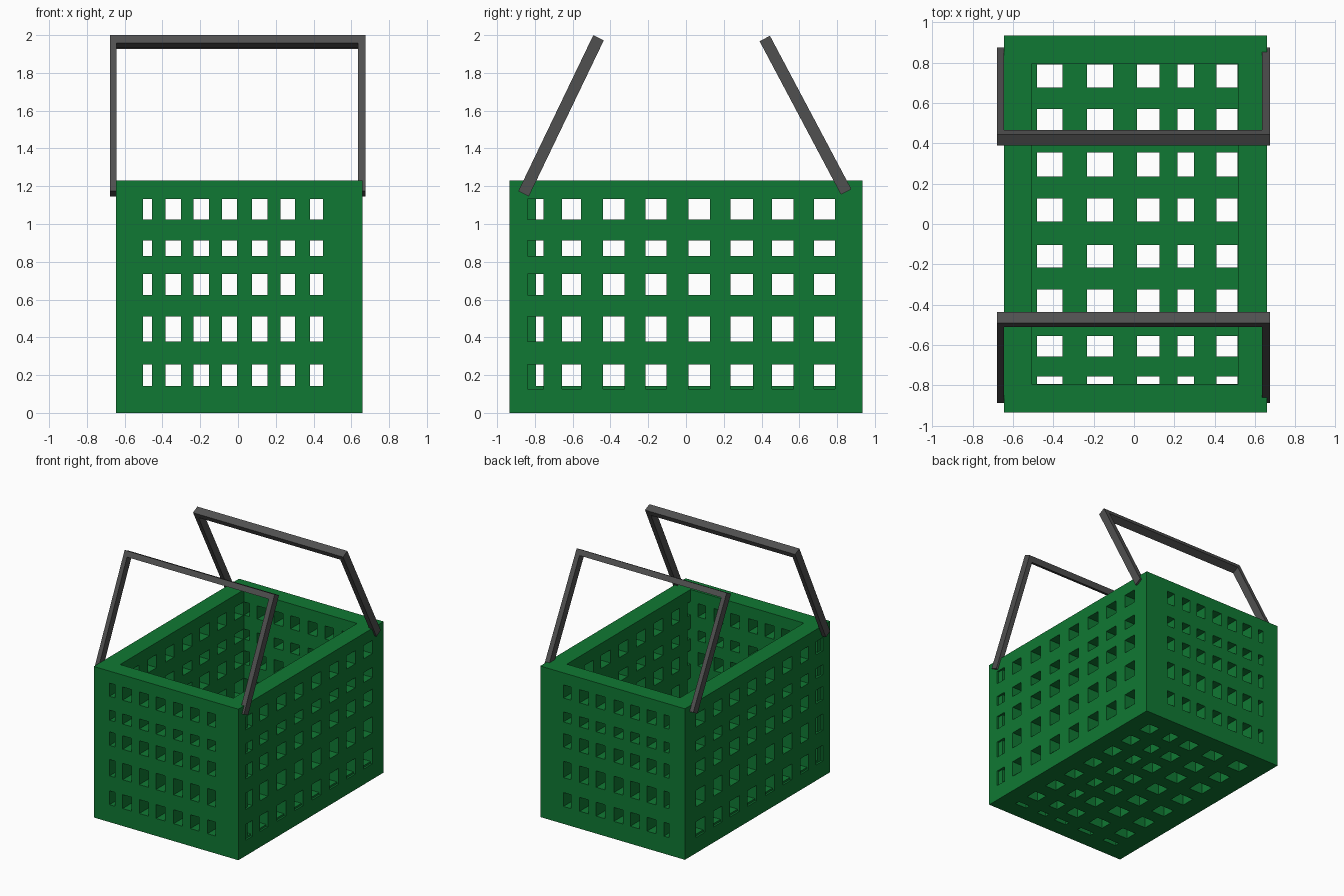
import bpy, bmesh
from mathutils import Matrix, Vector

if "Cube" in bpy.data.objects:
    bpy.data.objects.remove(bpy.data.objects["Cube"])


def material(name, rgb):
    m = bpy.data.materials.new(name)
    m.diffuse_color = (*rgb, 1)
    m.use_nodes = True
    m.node_tree.nodes["Principled BSDF"].inputs["Base Color"].default_value = m.diffuse_color
    return m


def boxes(name, bounds, mat=None):
    """One object made of axis-aligned boxes (x0, x1, y0, y1, z0, z1)."""
    bm = bmesh.new()
    for x0, x1, y0, y1, z0, z1 in bounds:
        mtx = (Matrix.Translation(((x0 + x1) / 2, (y0 + y1) / 2, (z0 + z1) / 2))
               @ Matrix.Diagonal((x1 - x0, y1 - y0, z1 - z0, 1)))
        bmesh.ops.create_cube(bm, size=1, matrix=mtx)
    me = bpy.data.meshes.new(name)
    bm.to_mesh(me)
    bm.free()
    ob = bpy.data.objects.new(name, me)
    bpy.context.collection.objects.link(ob)
    if mat:
        me.materials.append(mat)
    return ob


def cut(target, name, bounds):
    cutter = boxes(name, bounds)
    cutter.hide_render = True
    mod = target.modifiers.new(name, 'BOOLEAN')
    mod.operation = 'DIFFERENCE'
    mod.solver = 'EXACT'
    mod.object = cutter
    bpy.context.view_layer.objects.active = target
    bpy.ops.object.modifier_apply(modifier=name)
    bpy.data.objects.remove(cutter)


green = material("green_plastic", (0.005, 0.19, 0.033))
dark = material("dark_grey", (0.08, 0.08, 0.08))

# Basket extents: outer shell and inner cavity
X0, X1, Y, H = -0.645, 0.658, 0.935, 1.23
IX0, IX1, IY, IZ = -0.505, 0.516, 0.796, 0.14

# Hole spacing along each direction
side_y = [(-0.84, -0.755), (-0.656, -0.555), (-0.44, -0.325), (-0.215, -0.103),
          (0.012, 0.127), (0.235, 0.355), (0.455, 0.57), (0.677, 0.79)]
rows_z = [(0.127, 0.255), (0.377, 0.51), (0.625, 0.735), (0.83, 0.912), (1.025, 1.132)]
end_x = [(-0.503, -0.455), (-0.385, -0.303), (-0.235, -0.153), (-0.085, -0.005),
         (0.075, 0.155), (0.225, 0.303), (0.38, 0.45)]
floor_x = [(-0.48, -0.355), (-0.233, -0.103), (0.015, 0.127), (0.215, 0.297), (0.41, 0.514)]

basket = boxes("basket", [(X0, X1, -Y, Y, 0, H)], green)
cut(basket, "cavity", [(IX0, IX1, -IY, IY, IZ, 2)])

# Holes that run straight through opposite walls, and through the floor
cut(basket, "side_holes", [(-1, 1, max(a, -IY + 0.002), b, max(c, IZ + 0.002), d)
                           for a, b in side_y for c, d in rows_z])
cut(basket, "end_holes", [(a, b, -1.2, 1.2, max(c, IZ + 0.002), d)
                          for a, b in end_x for c, d in rows_z])
cut(basket, "floor_holes", [(a, b, max(c, -IY + 0.002), d, -0.5, 0.5)
                            for a, b in floor_x for c, d in side_y])

# Shallow recesses where the side holes meet the end wall and floor
P = 0.015
cut(basket, "side_recesses", [(u, v, a, b, c, d)
                              for u, v in ((X0 - 1, X0 + P), (X1 - P, X1 + 1))
                              for a, b in side_y for c, d in rows_z])


# Carrying handles: a square hoop tilted inwards
def handle(name, foot, top):
    foot, top = Vector((0, *foot)), Vector((0, *top))
    up = (top - foot).normalized()
    across = Vector((1, 0, 0))
    L, w, t = (top - foot).length, 0.031, 0.045
    xo0, xi0, xi1, xo1 = -0.678, -0.643, 0.634, 0.674
    outline = [(xo0, 0), (xo0, L), (xo1, L), (xo1, 0),
               (xi1, 0), (xi1, L - t), (xi0, L - t), (xi0, 0)]
    depth = across.cross(up)
    bm = bmesh.new()
    verts = [bm.verts.new(foot + across * x + up * h - depth * w) for x, h in outline]
    # quads for left leg, top bar and right leg
    faces = [bm.faces.new([verts[i] for i in q])
             for q in ((0, 7, 6, 1), (1, 6, 5, 2), (2, 5, 4, 3))]
    ext = bmesh.ops.extrude_face_region(bm, geom=faces, use_keep_orig=True)
    bmesh.ops.translate(bm, vec=depth * 2 * w,
                        verts=[g for g in ext["geom"] if isinstance(g, bmesh.types.BMVert)])
    bmesh.ops.recalc_face_normals(bm, faces=bm.faces)
    me = bpy.data.meshes.new(name)
    bm.to_mesh(me)
    bm.free()
    me.materials.append(dark)
    bpy.context.collection.objects.link(bpy.data.objects.new(name, me))


handle("front_handle", (-0.86, 1.16), (-0.463, 1.986))
handle("back_handle", (0.848, 1.17), (0.417, 1.982))
